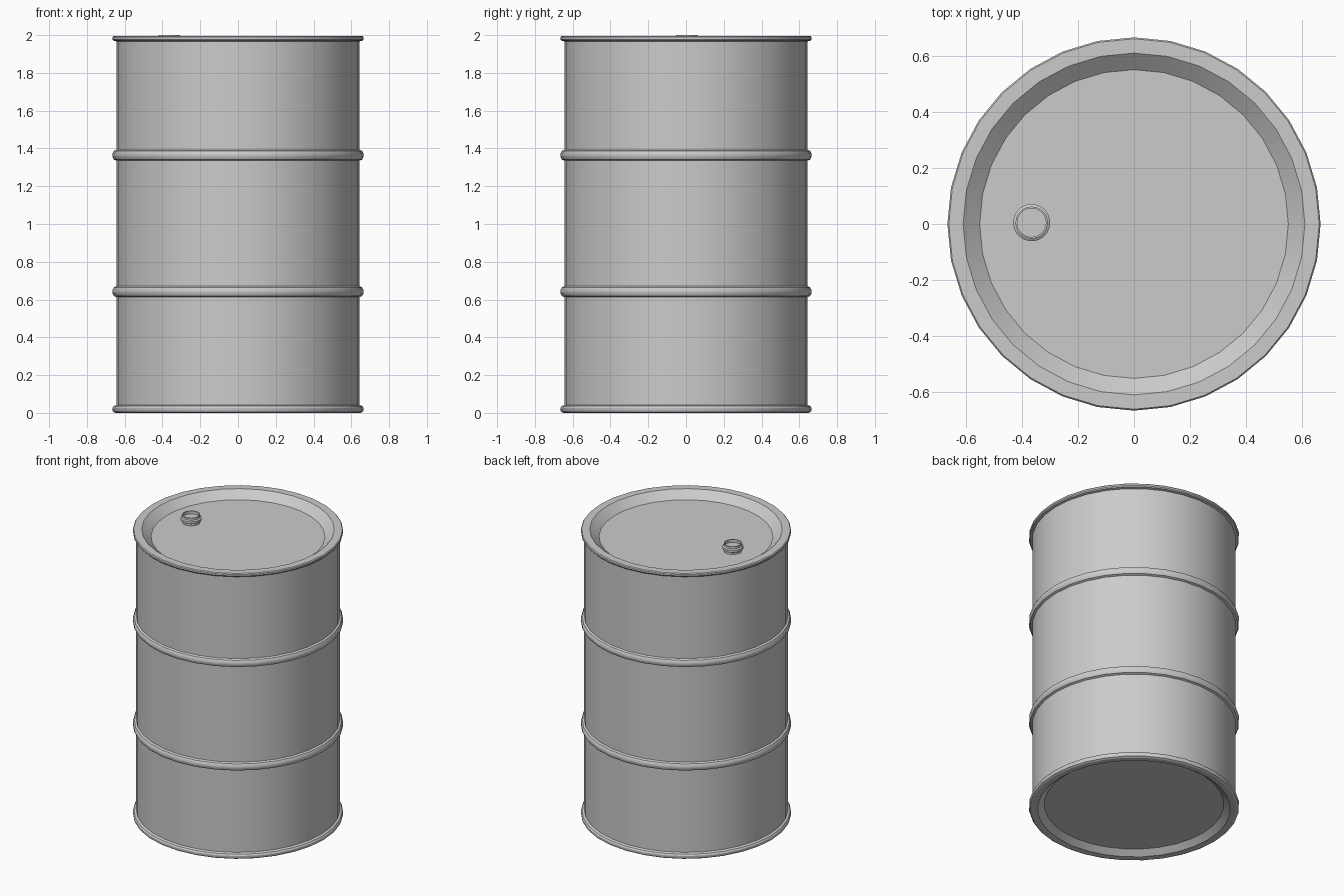
import bpy, bmesh, math

if "Cube" in bpy.data.objects:
    bpy.data.objects.remove(bpy.data.objects["Cube"])


def lathe(name, profile, sides, centre=(0, 0)):
    """Revolve an (r, z) profile, listed bottom to top, and cap both ends."""
    bm = bmesh.new()
    rings = []
    for r, z in profile:
        rings.append([bm.verts.new((centre[0] + r * math.cos(2 * math.pi * i / sides),
                                    centre[1] + r * math.sin(2 * math.pi * i / sides), z))
                      for i in range(sides)])
    for a, b in zip(rings, rings[1:]):
        for i in range(sides):
            j = (i + 1) % sides
            bm.faces.new((a[i], a[j], b[j], b[i]))
    bm.faces.new(rings[0][::-1])
    bm.faces.new(rings[-1])
    bmesh.ops.recalc_face_normals(bm, faces=bm.faces)
    mesh = bpy.data.meshes.new(name)
    bm.to_mesh(mesh)
    bm.free()
    obj = bpy.data.objects.new(name, mesh)
    bpy.context.collection.objects.link(obj)
    bpy.ops.object.select_all(action='DESELECT')
    obj.select_set(True)
    bpy.context.view_layer.objects.active = obj
    bpy.ops.object.shade_smooth_by_angle(angle=math.radians(30))
    return obj


WALL, RIM = 0.644, 0.665


def rib(z):
    """Rounded rolling hoop pressed out of the wall."""
    return [(WALL, z - 0.029), (0.657, z - 0.023), (RIM, z - 0.009),
            (RIM, z + 0.009), (0.657, z + 0.023), (WALL, z + 0.029)]


# Drum shell: recessed base, bottom chime, two hoops, top chime, sunken lid
base = [(0.568, 0.035), (0.61, 0.002), (0.65, 0.0), (0.661, 0.006),
        (RIM, 0.016), (RIM, 0.026), (0.659, 0.036), (WALL, 0.042)]
lid = [(WALL, 1.967), (0.66, 1.971), (RIM, 1.978), (RIM, 1.989),
       (0.66, 1.995), (0.609, 1.995), (0.55, 1.945)]
lathe("drum_shell", base + rib(0.642) + rib(1.364) + lid, 32)

# Filler bung on the lid, with a collar and a sunken centre
lathe("filler_bung", [(0.056, 1.94), (0.056, 1.957), (0.066, 1.963), (0.066, 1.979),
                      (0.057, 1.985), (0.057, 2.0), (0.051, 2.0), (0.051, 1.98)],
      32, (-0.365, 0.005))
